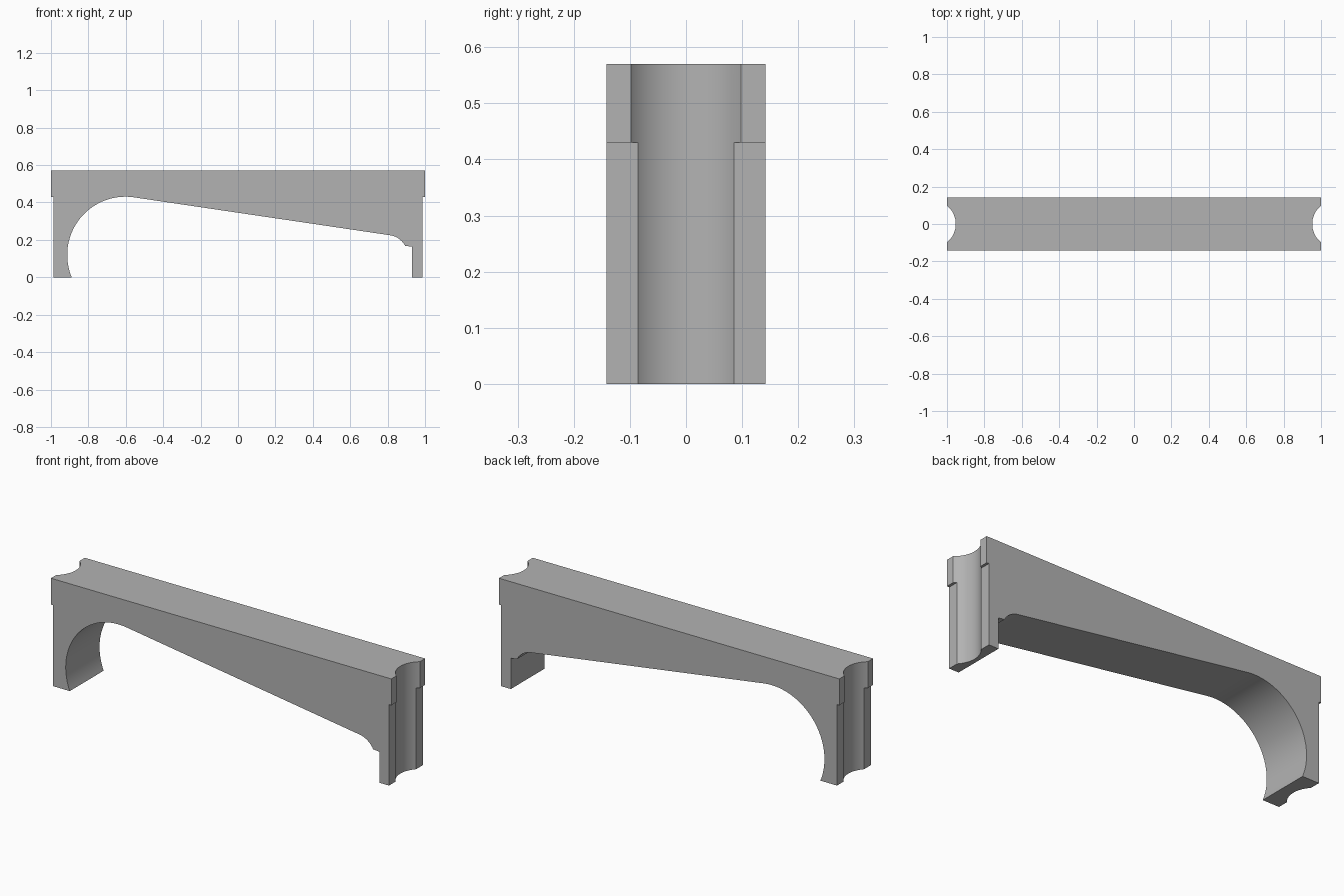
import bpy, bmesh
from math import sin, cos, asin, radians, pi

cube = bpy.data.objects.get("Cube")
if cube:
    bpy.data.objects.remove(cube)

HALF_WIDTH = 0.142
TOP, LIP = 0.57, 0.43
TILT = radians(81.6)          # where the sloping underside meets both arcs

stone = bpy.data.materials.new("plain_grey")
stone.use_nodes = True
stone.diffuse_color = (0.45, 0.45, 0.45, 1)
stone.node_tree.nodes["Principled BSDF"].inputs["Base Color"].default_value = (0.45, 0.45, 0.45, 1)


def arc(cx, cz, r, start, end, steps):
    """Points on a circle in the x-z plane."""
    angles = [start + (end - start) * i / steps for i in range(steps + 1)]
    return [(cx + r * cos(a), cz + r * sin(a)) for a in angles]


def add_object(name, bm):
    bmesh.ops.recalc_face_normals(bm, faces=bm.faces)
    mesh = bpy.data.meshes.new(name)
    bm.to_mesh(mesh)
    bm.free()
    mesh.materials.append(stone)
    obj = bpy.data.objects.new(name, mesh)
    bpy.context.collection.objects.link(obj)
    return obj


# Side outline: stepped ends, large arch, sloping underside, small arc, thin foot
outline = [(0.9865, 0), (0.9865, LIP), (1, LIP), (1, TOP),
           (-1, TOP), (-1, LIP), (-0.9865, LIP), (-0.9865, 0)]
outline += arc(-0.602, 0.12, 0.311, pi + asin(0.12 / 0.311), TILT, 40)
outline += arc(0.797, 0.116, 0.11, TILT, asin(0.052 / 0.11), 10)
outline += [(0.93, 0.164), (0.93, 0)]

bm = bmesh.new()
side = bm.faces.new([bm.verts.new((x, -HALF_WIDTH, z)) for x, z in outline])
swept = bmesh.ops.extrude_face_region(bm, geom=[side])["geom"]
bmesh.ops.translate(bm, vec=(0, 2 * HALF_WIDTH, 0),
                    verts=[v for v in swept if isinstance(v, bmesh.types.BMVert)])
beam = add_object("arched_beam", bm)

# Upright round grooves cut into both ends
for name, sign in (("left", 1), ("right", -1)):
    bm = bmesh.new()
    bmesh.ops.create_cone(bm, cap_ends=True, segments=96, radius1=0.1255,
                          radius2=0.1255, depth=2)
    bmesh.ops.translate(bm, vec=(sign * 1.0785, 0, 0), verts=bm.verts)
    cutter = add_object(name + "_groove_cutter", bm)
    cutter.hide_render = True
    cutter.hide_set(True)
    cut = beam.modifiers.new(name + "_groove", "BOOLEAN")
    cut.operation = "DIFFERENCE"
    cut.solver = "EXACT"
    cut.object = cutter

# Apply the cuts, then smooth the curved faces
bpy.ops.object.select_all(action="DESELECT")
bpy.context.view_layer.objects.active = beam
beam.select_set(True)
for cut in list(beam.modifiers):
    bpy.ops.object.modifier_apply(modifier=cut.name)
for obj in list(bpy.data.objects):
    if obj.name.endswith("_groove_cutter"):
        bpy.data.objects.remove(obj)
bpy.ops.object.shade_smooth_by_angle(angle=radians(20))
